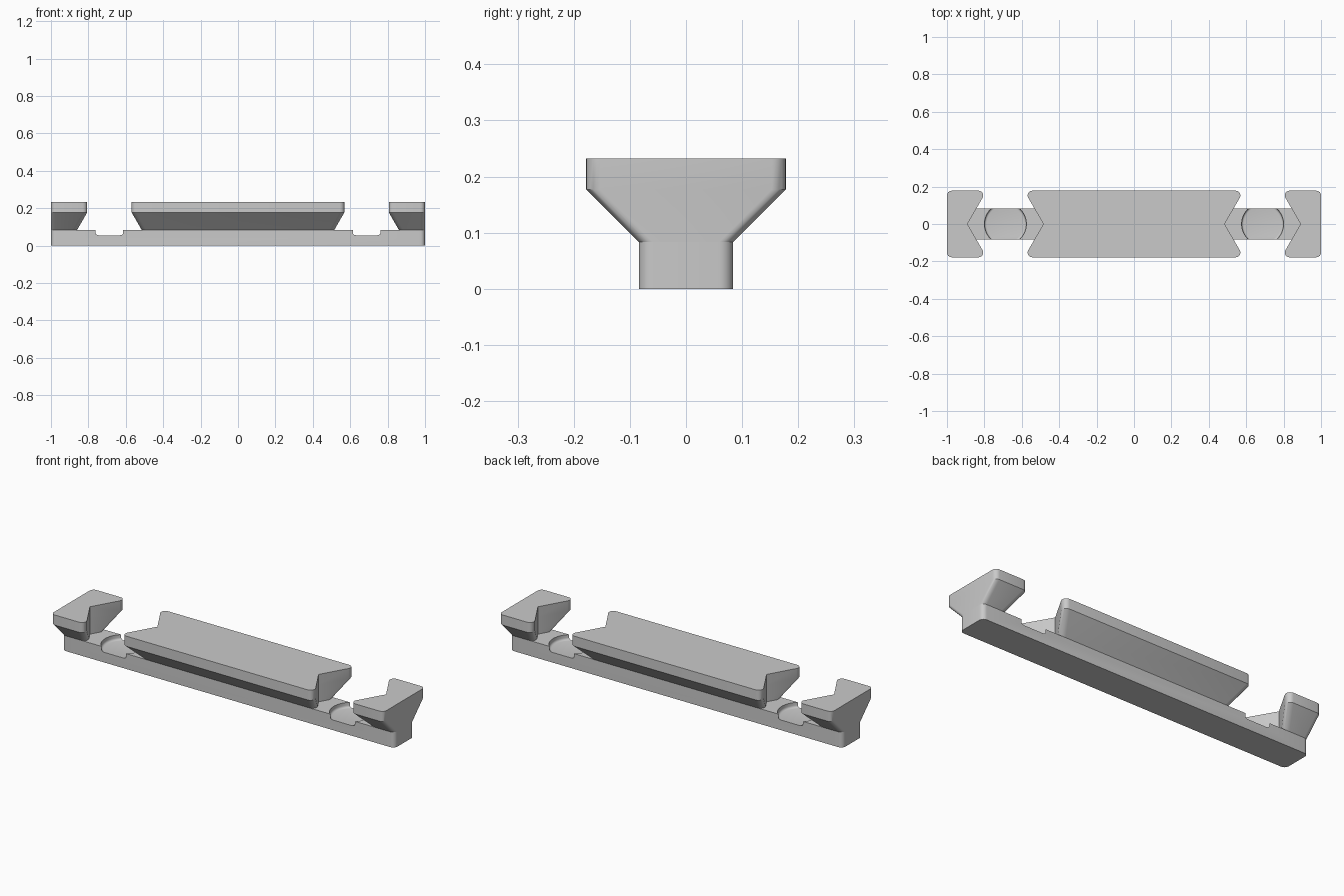
import bpy, bmesh, math
from mathutils import Vector

if "Cube" in bpy.data.objects:
    bpy.data.objects.remove(bpy.data.objects["Cube"])

R = 0.025                      # corner rounding
SLOT_X, SLOT_R = 0.6875, 0.203  # hexagonal nut slots
STEM, HEAD = 0.084, 0.178      # half widths
Z_STEM, Z_FLARE, Z_TOP = 0.083, 0.177, 0.232

grey = bpy.data.materials.new("light grey")
grey.diffuse_color = (0.59, 0.59, 0.59, 1)
grey.use_nodes = True
grey.node_tree.nodes["Principled BSDF"].inputs["Base Color"].default_value = grey.diffuse_color


def rounded(corners, n=6):
    """Outline from (x, y, radius) corners, each filleted with an arc."""
    out = []
    for i, (x, y, r) in enumerate(corners):
        p = Vector((x, y, 0))
        if r == 0:
            out.append(p)
            continue
        a = Vector((*corners[i - 1][:2], 0)) - p
        b = Vector((*corners[(i + 1) % len(corners)][:2], 0)) - p
        half = a.angle(b) / 2
        a.normalize()
        b.normalize()
        c = p + (a + b).normalized() * (r / math.sin(half))
        t = r / math.tan(half)
        va, vb = (p + a * t - c).normalized(), (p + b * t - c).normalized()
        out += [c + va.slerp(vb, k / n).normalized() * r for k in range(n + 1)]
    return out


def loft(name, levels):
    """Solid through a list of (z, outline) levels."""
    bm = bmesh.new()
    rings = [[bm.verts.new((p.x, p.y, z)) for p in pts] for z, pts in levels]
    for lo, hi in zip(rings, rings[1:]):
        for i in range(len(lo)):
            j = (i + 1) % len(lo)
            bm.faces.new((lo[i], lo[j], hi[j], hi[i]))
    bm.faces.new(rings[0][::-1])
    bm.faces.new(rings[-1])
    bmesh.ops.recalc_face_normals(bm, faces=bm.faces)
    me = bpy.data.meshes.new(name)
    bm.to_mesh(me)
    bm.free()
    me.materials.append(grey)
    ob = bpy.data.objects.new(name, me)
    bpy.context.collection.objects.link(ob)
    return ob


def smooth(ob):
    bpy.ops.object.select_all(action='DESELECT')
    ob.select_set(True)
    bpy.context.view_layer.objects.active = ob
    bpy.ops.object.shade_smooth_by_angle(angle=math.radians(30))


def middle_outline(w):
    v = SLOT_X - SLOT_R
    t = v + w / math.sqrt(3)
    return rounded([(v, 0, 0), (t, w, R), (-t, w, R), (-v, 0, 0), (-t, -w, R), (t, -w, R)])


def end_outline(w, s):
    v = SLOT_X + SLOT_R
    t = v - w / math.sqrt(3)
    return rounded([(s * v, 0, 0), (s * t, -w, R), (s, -w, R), (s, w, R), (s * t, w, R)])


def head(name, outline):
    smooth(loft(name, [(Z_STEM, outline(STEM)), (Z_FLARE, outline(HEAD)), (Z_TOP, outline(HEAD))]))


# Flared heads between and outside the hexagonal slots
head("middle_head", middle_outline)
for side, s in (("left", -1), ("right", 1)):
    head(side + "_end_head", lambda w: end_outline(w, s))

# Long stem bar
bar = rounded([(1, -STEM, R), (1, STEM, R), (-1, STEM, R), (-1, -STEM, R)])
stem = loft("stem_bar", [(0, bar), (Z_STEM, bar)])

# Shallow round recesses with a filleted floor
for s in (-1, 1):
    levels = []
    f, floor, rad = 0.012, 0.055, 0.112
    profile = [(rad - f + f * math.sin(k * math.pi / 8), floor + f - f * math.cos(k * math.pi / 8))
               for k in range(5)] + [(rad, 0.12)]
    for r, z in profile:
        levels.append((z, [Vector((s * SLOT_X + r * math.cos(a * math.pi / 32),
                                   r * math.sin(a * math.pi / 32), 0)) for a in range(64)]))
    cutter = loft("recess_cutter", levels)
    cutter.hide_render = True
    mod = stem.modifiers.new("recess", 'BOOLEAN')
    mod.operation = 'DIFFERENCE'
    mod.solver = 'EXACT'
    mod.object = cutter
    bpy.context.view_layer.objects.active = stem
    bpy.ops.object.modifier_apply(modifier=mod.name)
    bpy.data.objects.remove(cutter)
smooth(stem)
